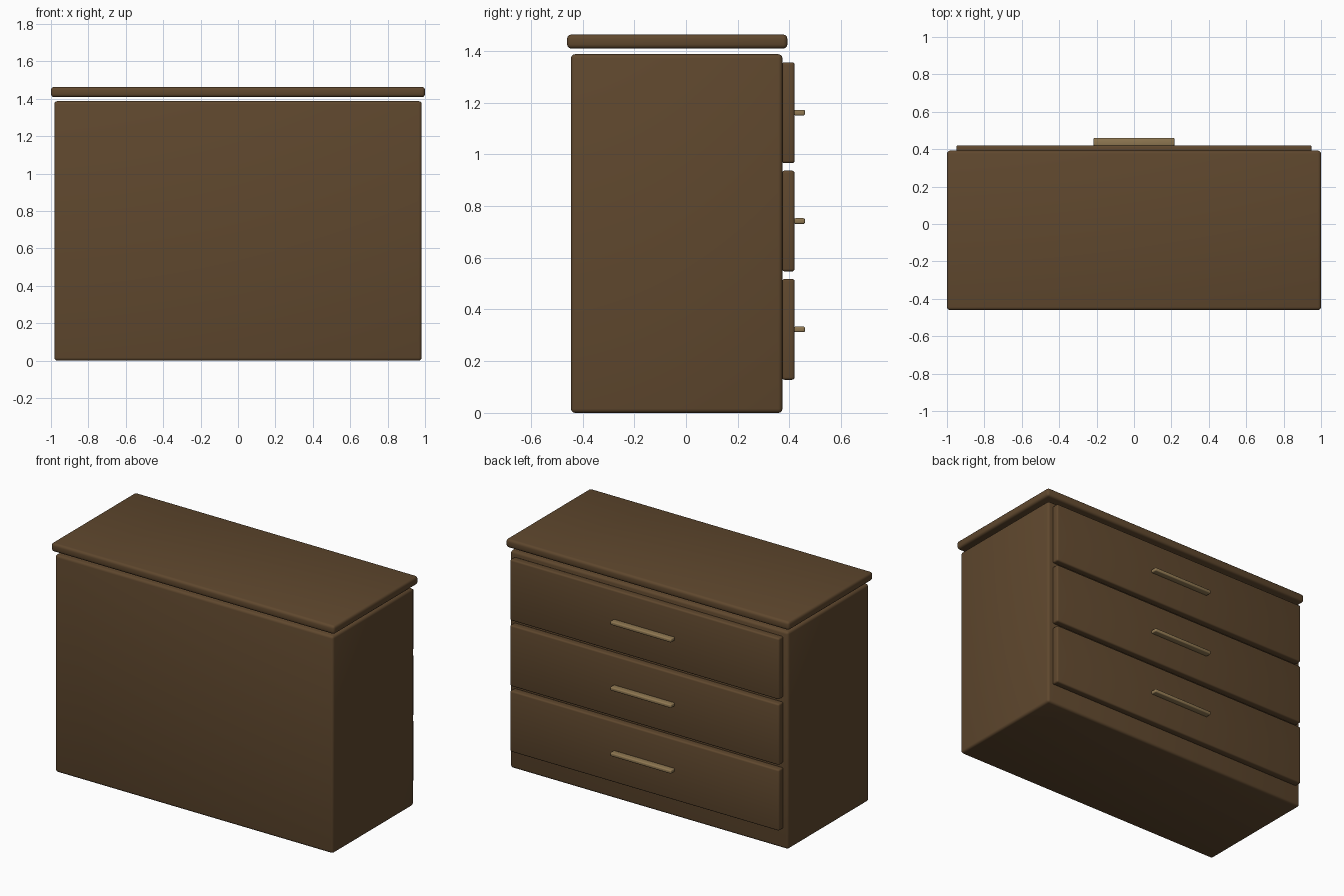
import bpy
import math

cube = bpy.data.objects.get("Cube")
if cube:
    bpy.data.objects.remove(cube, do_unlink=True)


def make_material(name, rgb):
    mat = bpy.data.materials.new(name)
    mat.use_nodes = True
    color = (*rgb, 1.0)
    mat.diffuse_color = color
    mat.node_tree.nodes["Principled BSDF"].inputs["Base Color"].default_value = color
    return mat


wood = make_material("dark brown wood", (0.115, 0.064, 0.027))
brass = make_material("dull brass", (0.28, 0.19, 0.085))


def rounded_box(name, x, y, z, bevel, mat):
    """Box spanning the given (min, max) ranges, with rounded edges."""
    spans = (x, y, z)
    bpy.ops.mesh.primitive_cube_add(size=1, location=[(a + b) / 2 for a, b in spans])
    obj = bpy.context.object
    obj.name = name
    obj.scale = [b - a for a, b in spans]
    bpy.ops.object.transform_apply(location=False, rotation=False, scale=True)
    obj.data.materials.append(mat)
    mod = obj.modifiers.new("rounded edges", "BEVEL")
    mod.width = bevel
    mod.segments = 3
    bpy.ops.object.modifier_apply(modifier=mod.name)
    bpy.ops.object.shade_smooth_by_angle(angle=math.radians(35))
    return obj


# Cabinet and floating top
rounded_box("cabinet_body", (-0.982, 0.982), (-0.445, 0.373), (0, 1.387), 0.016, wood)
rounded_box("top_panel", (-1, 1), (-0.46, 0.392), (1.409, 1.463), 0.016, wood)

# Three stacked drawers, each with a bar handle
for i, level in enumerate(("bottom", "middle", "top")):
    z = 0.128 + i * 0.419
    rounded_box(f"{level}_drawer", (-0.95, 0.95), (0.371, 0.42), (z, z + 0.39), 0.01, wood)
    rounded_box(f"{level}_handle", (-0.216, 0.216), (0.418, 0.46),
                (z + 0.184, z + 0.206), 0.006, brass)
